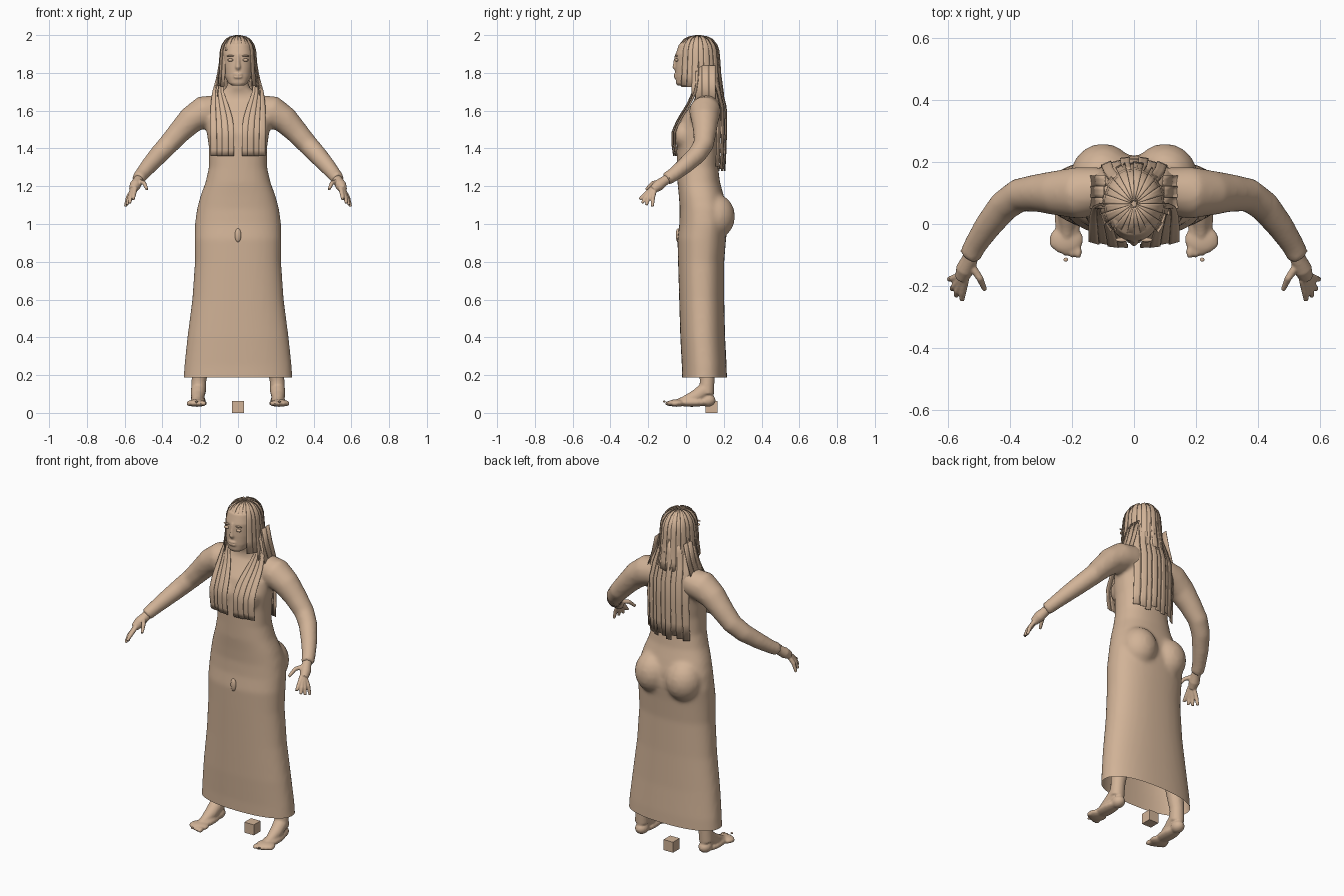
import bpy, bmesh, math
from mathutils import Vector, Matrix

cube = bpy.data.objects.get("Cube")
if cube:
    bpy.data.objects.remove(cube, do_unlink=True)

tan = bpy.data.materials.new("warm tan")
tan.use_nodes = True
tan.diffuse_color = (0.64, 0.45, 0.31, 1)
tan.node_tree.nodes["Principled BSDF"].inputs["Base Color"].default_value = (0.64, 0.45, 0.31, 1)


def finish(bm, name, smooth=True, thickness=0):
    """Turn a bmesh into a named, coloured object."""
    bmesh.ops.recalc_face_normals(bm, faces=bm.faces)
    mesh = bpy.data.meshes.new(name)
    bm.to_mesh(mesh)
    bm.free()
    mesh.materials.append(tan)
    ob = bpy.data.objects.new(name, mesh)
    bpy.context.collection.objects.link(ob)
    if thickness:
        mod = ob.modifiers.new("thickness", "SOLIDIFY")
        mod.thickness = thickness
    if smooth:
        bpy.ops.object.select_all(action="DESELECT")
        ob.select_set(True)
        bpy.context.view_layer.objects.active = ob
        bpy.ops.object.shade_smooth_by_angle(angle=math.radians(40))
    return ob


def skin(bm, rings):
    """Bridge rings of points into a capped tube."""
    rows = [[bm.verts.new(p) for p in ring] for ring in rings]
    n = len(rows[0])
    for a, b in zip(rows, rows[1:]):
        for i in range(n):
            bm.faces.new((a[i], a[(i + 1) % n], b[(i + 1) % n], b[i]))
    bm.faces.new(rows[0][::-1])
    bm.faces.new(rows[-1])


def loft(bm, sections, power=2.3, n=48):
    """Sections are (z, half width, front y, back y)."""
    def bend(v):
        return math.copysign(abs(v) ** (2 / power), v)
    rings = []
    for z, w, f, b in sections:
        angles = [math.tau * i / n for i in range(n)]
        rings.append([(w * bend(math.cos(t)), (f + b) / 2 + (b - f) / 2 * bend(math.sin(t)), z) for t in angles])
    skin(bm, rings)


def tube(bm, side, path, n=16):
    """Path points are (x, y, z, radius); side mirrors x."""
    pts = [Vector((side * p[0], p[1], p[2])) for p in path]
    rings = []
    for i, p in enumerate(pts):
        d = (pts[min(i + 1, len(pts) - 1)] - pts[max(i - 1, 0)]).normalized()
        u = d.orthogonal().normalized() if i == 0 else (u - d * u.dot(d)).normalized()
        v = d.cross(u)
        angles = [math.tau * k / n for k in range(n)]
        rings.append([p + path[i][3] * (u * math.cos(t) + v * math.sin(t)) for t in angles])
    skin(bm, rings)


def ball(bm, loc, size, segs=20):
    m = Matrix.Translation(loc) @ Matrix.Diagonal((*size, 1))
    bmesh.ops.create_uvsphere(bm, u_segments=segs, v_segments=segs // 2, radius=1, matrix=m)


def blend(bm, name, voxel, passes, cut=None):
    """Fuse overlapping solids into one soft skin, optionally open below a height."""
    ob = finish(bm, name, smooth=False)
    fuse = ob.modifiers.new("fuse", "REMESH")
    fuse.mode, fuse.voxel_size = "VOXEL", voxel
    soft = ob.modifiers.new("soften", "SMOOTH")
    soft.factor, soft.iterations = 0.5, passes
    bpy.context.view_layer.update()
    done = bmesh.new()
    done.from_object(ob, bpy.context.evaluated_depsgraph_get())
    bpy.data.objects.remove(ob, do_unlink=True)
    if cut:
        bmesh.ops.bisect_plane(done, geom=done.verts[:] + done.edges[:] + done.faces[:],
                               plane_co=(0, 0, cut), plane_no=(0, 0, 1), clear_inner=True)
    return finish(done, name)


# Gown, torso, neck and sleeves
bm = bmesh.new()
loft(bm, [(0.12, .292, -.02, .218), (0.25, .284, -.022, .215), (0.4, .268, -.03, .207), (0.6, .242, -.036, .202),
          (0.8, .228, -.042, .202), (0.92, .23, -.045, .212), (1.0, .228, -.035, .222), (1.08, .217, -.033, .218),
          (1.15, .198, -.038, .2), (1.22, .172, -.045, .18), (1.3, .154, -.047, .17), (1.4, .153, -.05, .172),
          (1.48, .165, -.048, .18), (1.56, .178, -.022, .187), (1.62, .182, .02, .187), (1.66, .165, .045, .178),
          (1.69, .11, .05, .165), (1.72, .06, .04, .145), (1.8, .05, .03, .13)])
for s in (1, -1):
    ball(bm, (s * .075, -.012, 1.47), (.066, .058, .07))
    ball(bm, (s * .1, .155, 1.04), (.105, .105, .12))
    tube(bm, s, [(.1, .11, 1.61, .075), (.18, .1, 1.595, .085), (.25, .1, 1.55, .073), (.31, .1, 1.487, .062),
                 (.37, .093, 1.42, .055), (.42, .058, 1.367, .051), (.47, -.005, 1.31, .045),
                 (.51, -.065, 1.262, .038), (.53, -.105, 1.236, .036)])
blend(bm, "gown", 0.011, 8, cut=0.187)

# Navel
bm = bmesh.new()
ball(bm, (0, -.042, .94), (.017, .012, .037))
finish(bm, "navel")

# Hands
fingers = [[(.555, -.165, 1.185), (.583, -.175, 1.14), (.597, -.178, 1.092)],
           [(.556, -.175, 1.18), (.578, -.2, 1.135), (.588, -.21, 1.1)],
           [(.551, -.18, 1.182), (.568, -.215, 1.14), (.574, -.232, 1.11)],
           [(.544, -.18, 1.188), (.552, -.22, 1.153), (.555, -.246, 1.13)],
           [(.524, -.135, 1.225), (.497, -.175, 1.217), (.481, -.212, 1.182)]]
for s, side in ((1, "left"), (-1, "right")):
    bm = bmesh.new()
    tube(bm, s, [(.518, -.08, 1.25, .024), (.53, -.115, 1.228, .026), (.544, -.145, 1.205, .03),
                 (.556, -.175, 1.182, .022)])
    for finger in fingers:
        tube(bm, s, [(*p, r) for p, r in zip(finger, (.013, .0115, .008))], n=10)
    blend(bm, side + "_hand", 0.004, 2)

# Legs and feet
for s, side in ((1, "left"), (-1, "right")):
    bm = bmesh.new()
    tube(bm, s, [(.17, .1, .6, .06), (.19, .11, .3, .05), (.207, .112, .17, .039), (.21, .108, .1, .04)])
    tube(bm, s, [(.21, .1, .12, .04), (.213, .05, .085, .036), (.215, -.01, .062, .026), (.217, -.05, .053, .018)])
    ball(bm, (s * .208, .115, .066), (.036, .042, .034))
    ball(bm, (s * .213, .03, .056), (.044, .1, .024))
    ball(bm, (s * .218, -.05, .052), (.055, .048, .02))
    for i in range(5):
        ball(bm, (s * (.18 + i * .02), -.09 + i * i * .002, .05), (.0125, .022, .014), 12)
    blend(bm, side + "_foot", 0.006, 3)
    bm = bmesh.new()
    ball(bm, (s * .22, -.115, .06), (.008, .007, .005), 10)
    finish(bm, side + "_toenail")

# Base block
bm = bmesh.new()
bmesh.ops.create_cube(bm, size=.062, matrix=Matrix.Translation((0, .135, .031)))
finish(bm, "base_block", smooth=False)

# Head with nose and lips
bm = bmesh.new()
loft(bm, [(1.732, .03, -.045, .02), (1.745, .05, -.053, .05), (1.78, .07, -.056, .11), (1.83, .08, -.056, .15),
          (1.9, .084, -.054, .165), (1.95, .074, -.038, .15), (1.98, .045, 0, .12)])
tube(bm, 1, [(0, -.05, 1.9, .008), (0, -.056, 1.86, .01), (0, -.058, 1.83, .014), (0, -.05, 1.82, .012)])
for z in (1.778, 1.792):
    ball(bm, (0, -.056, z), (.024, .009, .007))
blend(bm, "head", 0.005, 3)
for s, side in ((1, "left"), (-1, "right")):
    bm = bmesh.new()
    ball(bm, (s * .04, -.05, 1.868), (.015, .01, .008))
    finish(bm, side + "_eye")
    bm = bmesh.new()
    ball(bm, (s * .04, -.051, 1.89), (.02, .007, .004))
    finish(bm, side + "_brow")


def strand(bm, edges):
    """A strip between pairs of left and right points, three quads wide."""
    rows = []
    for a, b in edges:
        rows.append([bm.verts.new(Vector(a).lerp(Vector(b), t / 3)) for t in range(4)])
    for r, q in zip(rows, rows[1:]):
        for i in range(3):
            bm.faces.new((r[i], r[i + 1], q[i + 1], q[i]))


def ease(path, v):
    """Interpolate a list of (key, values...) with descending keys."""
    for p, q in zip(path, path[1:]):
        if v >= q[0]:
            t = min(1, max(0, (p[0] - v) / (p[0] - q[0])))
            return [a + (b - a) * t for a, b in zip(p[1:], q[1:])]
    return path[-1][1:]


# Hair crown: strands fan from the top of the head, lifted alternately
dome = [(2.0, .08), (1.993, .4), (1.98, .62), (1.95, .83), (1.92, .92), (1.86, .97), (1.8, 1), (1.73, 1.08), (1.68, 1.14)]
bm = bmesh.new()
count = 24
for i in range(count):
    mid = 360 * (i + .5) / count
    off = min(mid, 360 - mid)
    end = 1.93 if off < 40 else (1.745 if off < 75 else 1.68)
    lift = .004 * (i % 2)

    def at(z, k, deg):
        t = math.radians(deg)
        return ((.1 * k + lift) * math.sin(t), .065 - (.117 * k + lift) * math.cos(t), z - .004 + lift)
    a, b = 360 * i / count - .6, 360 * (i + 1) / count + .6
    strand(bm, [(at(z, k, a), at(z, k, b)) for z, k in dome if z >= end - .02])
finish(bm, "hair_crown", thickness=.003)

# Long hair down the back
fall = [(1.86, .09, .172), (1.78, .105, .182), (1.7, .125, .19), (1.62, .135, .21), (1.5, .137, .212),
        (1.38, .137, .208), (1.28, .137, .203)]
bm = bmesh.new()
for i in range(9):
    lift = .006 * (i % 2)

    def at(z, w, y, u):
        return (w * u, y + lift - (.045 if z < 1.75 else .07) * u * u, z + .012 * (i % 3) * (z < 1.3))
    u = -1 + 2 * i / 9
    strand(bm, [(at(*f, u), at(*f, u + 2 / 9 + .01)) for f in fall])
finish(bm, "hair_back", thickness=.004)

# Front locks over the shoulders: (height, inner x, outer x, y)
drape = [(1.86, .084, .1, .05), (1.78, .082, .113, .05), (1.7, .076, .135, .037), (1.63, .05, .143, .005),
         (1.56, .028, .145, -.04), (1.49, .02, .145, -.073), (1.42, .02, .143, -.073), (1.36, .02, .142, -.064)]
heights = [1.86 - .5 * i / 16 for i in range(17)]
for s, side in ((1, "left"), (-1, "right")):
    bm = bmesh.new()
    for i in range(4):
        def at(z, u):
            inner, outer, y = ease(drape, z)
            return (s * (inner + (outer - inner) * u), y - .005 * (i % 2) + .02 * u * u, z)
        strand(bm, [(at(z, i / 4), at(z, (i + 1) / 4 + .02)) for z in heights])
    finish(bm, side + "_front_locks", thickness=.004)

    # Side hair bridging the locks and the back fall
    bm = bmesh.new()
    for i in range(3):
        def at(z, w, u):
            return (s * (w + .003 * (i % 2)), .05 + .035 * u, z)
        strand(bm, [(at(z, w, i), at(z, w, i + 1.05)) for z, w in ((1.84, .095), (1.75, .115), (1.66, .142))])
    finish(bm, side + "_side_hair", thickness=.003)
